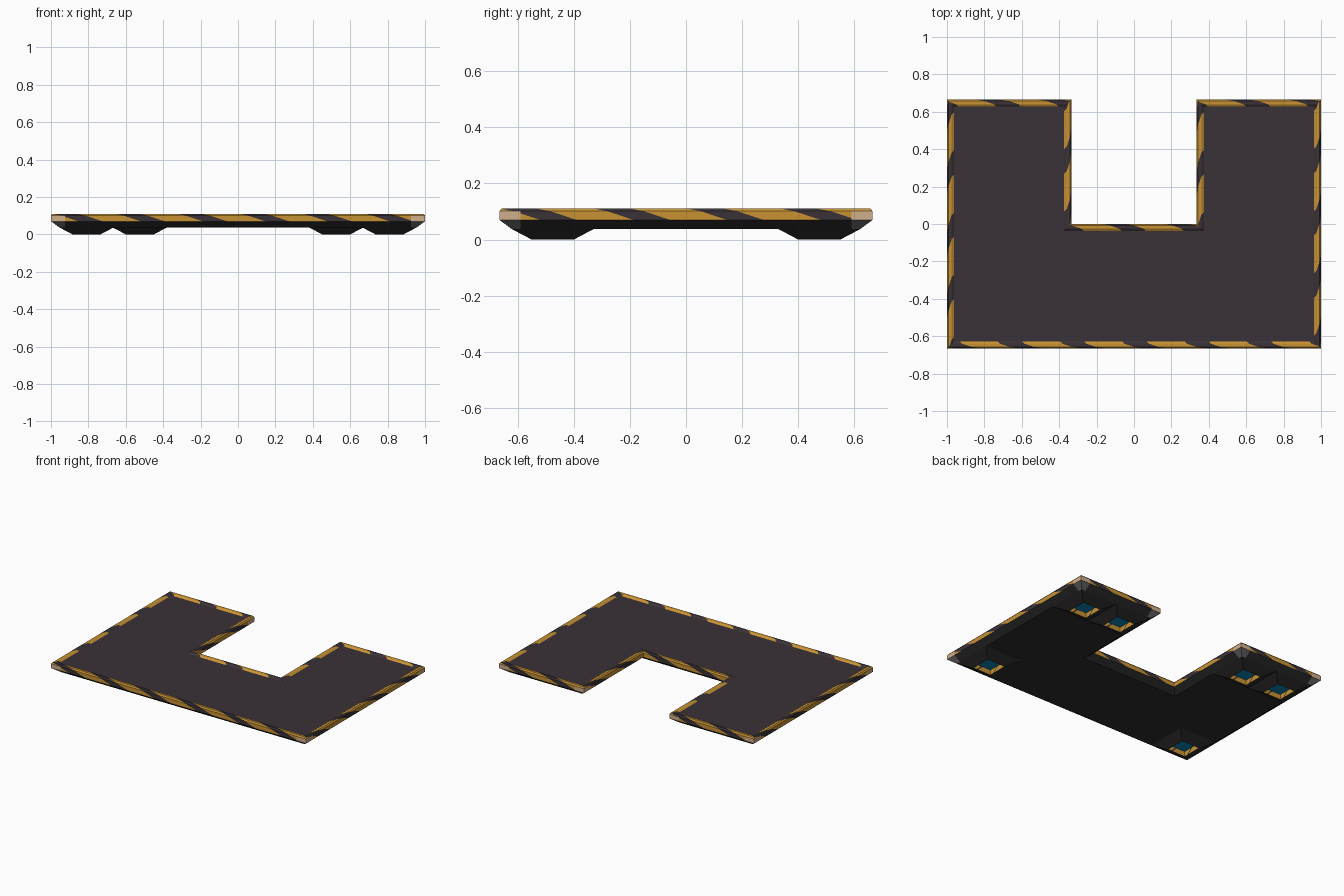
import bpy, bmesh, math
from mathutils import Vector

if "Cube" in bpy.data.objects:
    bpy.data.objects.remove(bpy.data.objects["Cube"])

# Flat colours (linear)
COLOURS = [
    ("deck charcoal", (0.042, 0.032, 0.038)),
    ("hazard orange", (0.58, 0.29, 0.034)),
    ("underside black", (0.029, 0.026, 0.028)),
    ("corner cream", (0.64, 0.43, 0.26)),
    ("corner grey", (0.17, 0.16, 0.16)),
    ("thruster blue", (0.003, 0.24, 0.46)),
]
MATS = []
for name, c in COLOURS:
    m = bpy.data.materials.new(name)
    m.diffuse_color = (*c, 1)
    m.use_nodes = True
    m.node_tree.nodes["Principled BSDF"].inputs["Base Color"].default_value = m.diffuse_color
    MATS.append(m)
CHARCOAL, ORANGE, BLACK, CREAM, GREY, BLUE = range(6)
Z = Vector((0, 0, 1))


def finish(name, bm):
    me = bpy.data.meshes.new(name)
    bm.to_mesh(me)
    bm.free()
    for m in MATS:
        me.materials.append(m)
    ob = bpy.data.objects.new(name, me)
    bpy.context.collection.objects.link(ob)
    return ob


def inward(a, b):
    return Z.cross((b - a).normalized())


def inset(pts, a, z):
    """Inset a right-angled counter-clockwise outline by a, at height z."""
    out = []
    for i, p in enumerate(pts):
        n = inward(pts[i - 1], p) + inward(p, pts[(i + 1) % len(pts)])
        out.append(p + n * a + Z * z)
    return out


def face(bm, pts, mat):
    f = bm.faces.new([bm.verts.new(p) for p in pts])
    f.material_index = mat
    return f


def ring(bm, pts, profile, colour, period, dark, phase, slant, mid, corner=0):
    """Sweep an (inset, z) profile round the outline and cut slanted stripes."""
    n = len(pts)
    loops = [inset(pts, a, z) for a, z in profile]
    for i in range(n):
        j = (i + 1) % n
        p, q = pts[i], pts[j]
        d = (q - p).normalized()
        inn = Z.cross(d)
        length = (q - p).length
        convex = [inward(pts[i - 1], p).dot(d) > 0,
                  inward(q, pts[(j + 1) % n]).dot(d) < 0]
        for s in range(len(loops) - 1):
            lo, hi = loops[s], loops[s + 1]
            f = face(bm, [lo[i], lo[j], hi[j], hi[i]], 0)
            geom = [f] + list(f.edges) + list(f.verts)
            normal = d + (inn + Z) * slant
            cuts = []
            for k in range(-3, int(length / period) + 4):
                c = phase + k * period
                cuts += [(c - dark / 2, normal), (c + dark / 2, normal)]
            if corner:
                cuts += [(corner, d), (length - corner, d)]
            for c, no in cuts:
                geom = bmesh.ops.bisect_plane(
                    bm, geom=geom, dist=1e-5, plane_co=p + d * c + Z * mid,
                    plane_no=no.normalized())["geom"]
            for g in geom:
                if isinstance(g, bmesh.types.BMFace):
                    r = g.calc_center_median() - p - Z * mid
                    t = r.dot(d)
                    near = corner and ((convex[0] and t < corner) or
                                       (convex[1] and t > length - corner))
                    u = (r.dot(normal) - phase) / period
                    striped = abs(u - round(u)) * period < dark / 2
                    g.material_index = colour(s, striped, near)


# U-shaped outline: three by two tiles with the back middle tile missing
X, Y, N = 1.0, 0.665, 0.335
U = [Vector((x, y, 0)) for x, y in
     [(-X, -Y), (X, -Y), (X, Y), (N, Y), (N, 0), (-N, 0), (-N, Y), (-X, Y)]]


# Edge trim: sloped underside, striped side, bevel, rim and inner lip
def trim_colour(strip, striped, near):
    if strip == 0:
        return GREY if near else BLACK
    if near and strip == 1:
        return CREAM
    return CHARCOAL if striped else ORANGE


bm = bmesh.new()
PROFILE = [(0.045, 0.037), (0, 0.07), (0, 0.101), (0.007, 0.11),
           (0.025, 0.11), (0.038, 0.101)]
ring(bm, U, PROFILE, trim_colour, 0.333, 0.13, 0.15, 3.0, 0.09, 0.075)
finish("hazard_trim", bm)

# Flat deck and flat underside
bm = bmesh.new()
face(bm, inset(U, *PROFILE[-1]), CHARCOAL)
finish("deck", bm)
bm = bmesh.new()
face(bm, inset(U, *PROFILE[0])[::-1], BLACK)
finish("underside", bm)


# Thruster feet: tapered pads with a recessed blue floor and marked walls
def foot_colour(strip, striped, near):
    if strip == 0:
        return CHARCOAL if striped else ORANGE
    return BLACK


def foot(name, cx, cy):
    h = 0.145
    sq = [Vector((cx + sx * h, cy + sy * h, 0))
          for sx, sy in [(-1, -1), (1, -1), (1, 1), (-1, 1)]]
    bm = bmesh.new()
    ring(bm, sq, [(0.075, 0.036), (0.075, 0), (0.07, 0), (0, 0.037)],
         foot_colour, 0.15, 0.012, 0.09, 1.0, 0.018)
    face(bm, inset(sq, 0.075, 0.036)[::-1], BLUE)
    finish(name, bm)


for side, label in ((-1, "left"), (1, "right")):
    foot("front_foot_" + label, side * 0.81, -0.475)
    foot("back_outer_foot_" + label, side * 0.81, 0.475)
    foot("back_inner_foot_" + label, side * 0.525, 0.475)
